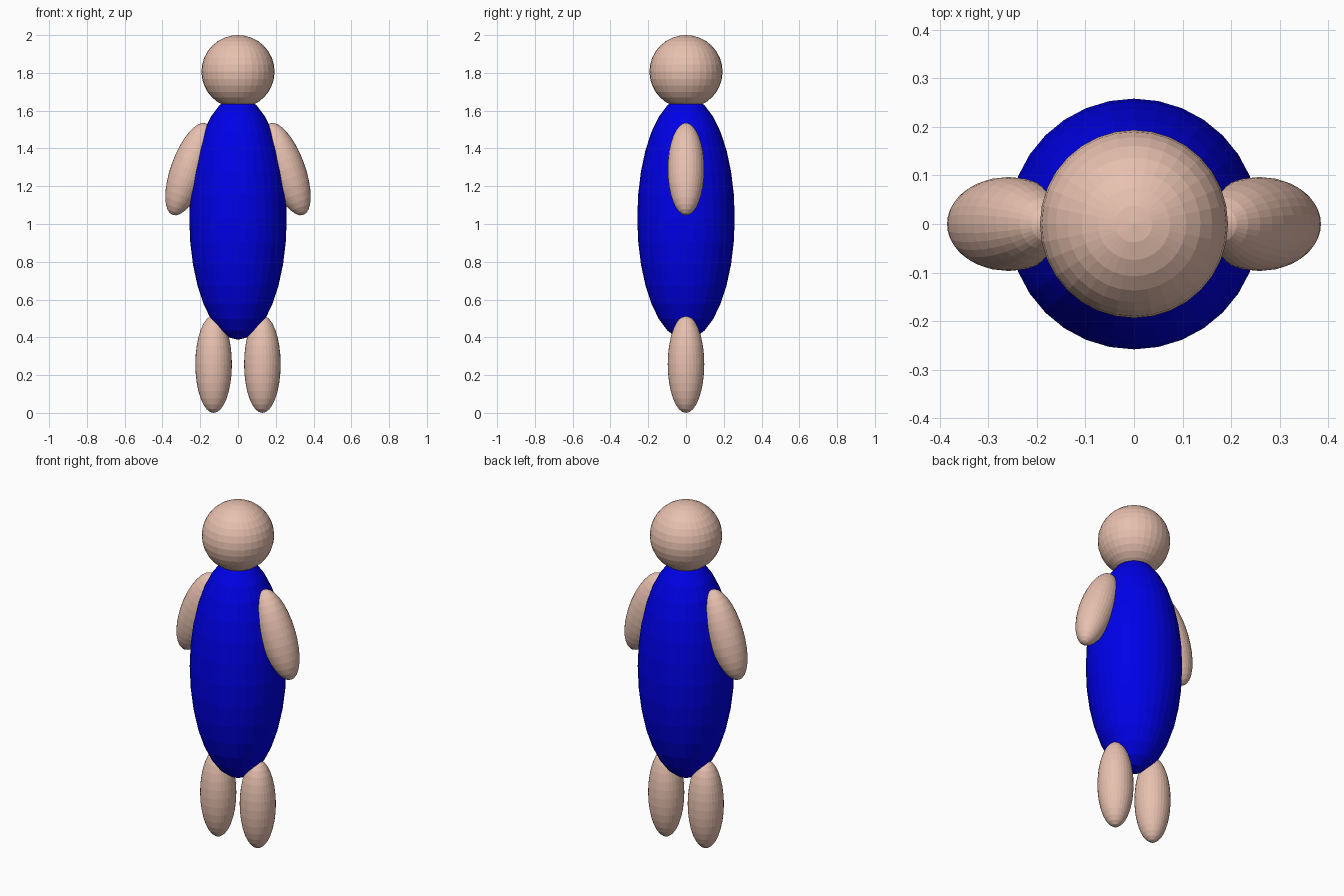
import bpy
from math import radians

if "Cube" in bpy.data.objects:
    bpy.data.objects.remove(bpy.data.objects["Cube"])

U = 2 / 15.5  # proportion unit: the figure is 15.5 units tall


def material(name, rgb):
    m = bpy.data.materials.new(name)
    m.diffuse_color = (*rgb, 1)
    m.use_nodes = True
    m.node_tree.nodes["Principled BSDF"].inputs["Base Color"].default_value = m.diffuse_color
    return m


skin = material("skin", (0.8, 0.53, 0.43))
blue = material("blue_cloth", (0.0, 0.0, 0.8))


def ellipsoid(name, x, z, radius, half_height, mat, tilt=0):
    bpy.ops.mesh.primitive_uv_sphere_add(
        segments=32, ring_count=16, radius=1,
        location=(x * U, 0, z * U), rotation=(0, radians(tilt), 0))
    ob = bpy.context.object
    ob.name = name
    ob.scale = (radius * U, radius * U, half_height * U)
    ob.data.materials.append(mat)
    return ob


# Head and torso
ellipsoid("head", 0, 14, 1.5, 1.5, skin)
ellipsoid("torso", 0, 8, 2, 5, blue)

# Arms lean outward at the hand, legs stand straight
for side, s in (("left", 1), ("right", -1)):
    ellipsoid(side + "_arm", 2 * s, 10, 0.75, 2, skin, tilt=-20 * s)
    ellipsoid(side + "_leg", s, 2, 0.75, 2, skin)
